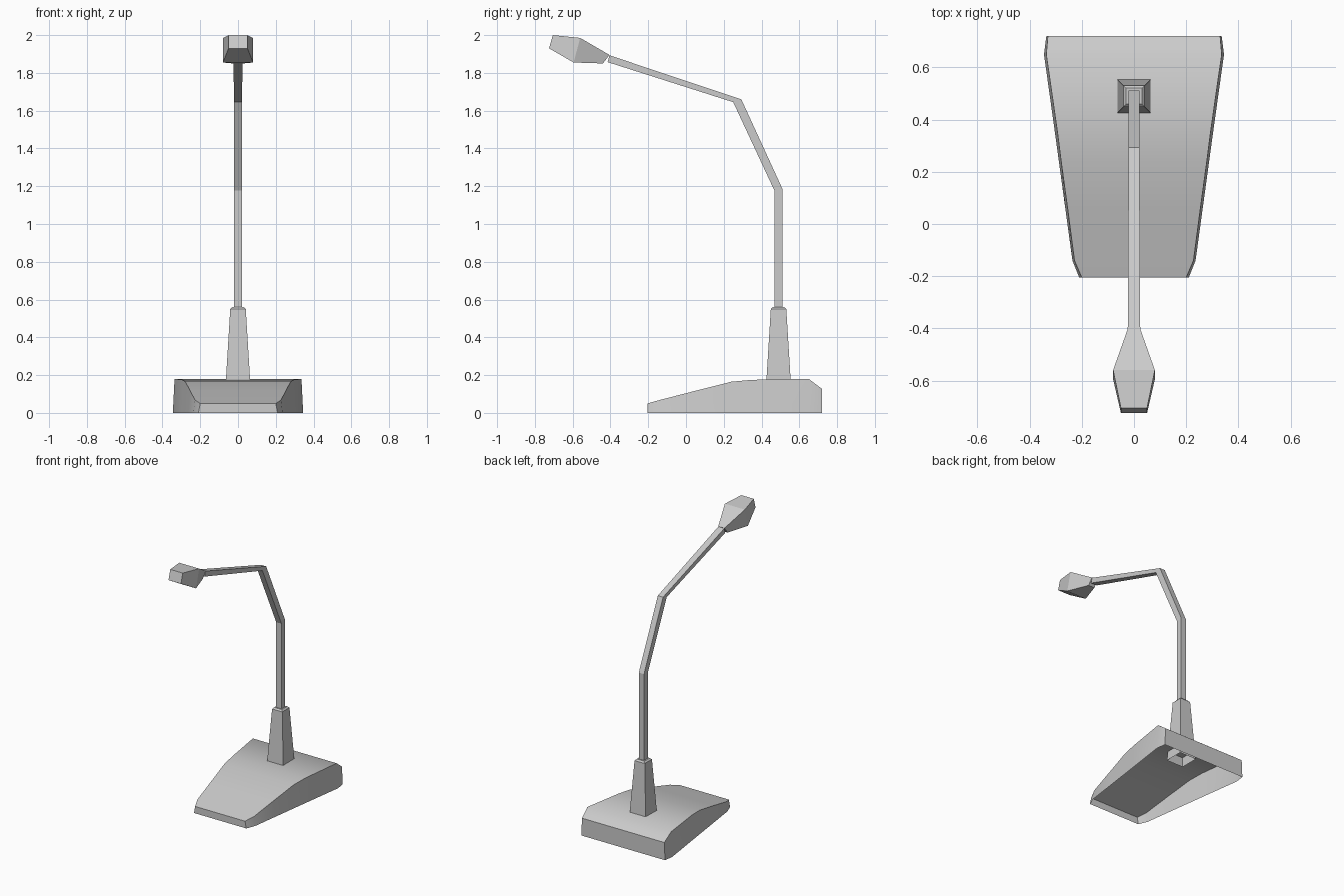
import bpy, bmesh, math

cube = bpy.data.objects.get("Cube")
if cube:
    bpy.data.objects.remove(cube)

grey = bpy.data.materials.new("light grey")
grey.use_nodes = True
grey.diffuse_color = (0.6, 0.6, 0.6, 1)
grey.node_tree.nodes["Principled BSDF"].inputs["Base Color"].default_value = (0.6, 0.6, 0.6, 1)


def loft(name, sections, caps=(True, True), open_side=False, smooth=0):
    """Join four-cornered sections, each (low (y, z), high (y, z), low half width, high half width)."""
    bm = bmesh.new()
    rings = []
    for (y0, z0), (y1, z1), w0, w1 in sections:
        corners = [(-w0, y0, z0), (-w1, y1, z1), (w1, y1, z1), (w0, y0, z0)]
        rings.append([bm.verts.new(c) for c in corners])
    for a, b in zip(rings, rings[1:]):
        for i in range(3 if open_side else 4):
            j = (i + 1) % 4
            bm.faces.new((a[i], b[i], b[j], a[j]))
    if caps[0]:
        bm.faces.new(rings[0])
    if caps[1]:
        bm.faces.new(rings[-1][::-1])
    bmesh.ops.recalc_face_normals(bm, faces=bm.faces)
    mesh = bpy.data.meshes.new(name)
    bm.to_mesh(mesh)
    bm.free()
    mesh.materials.append(grey)
    obj = bpy.data.objects.new(name, mesh)
    bpy.context.collection.objects.link(obj)
    if smooth:
        bpy.ops.object.select_all(action='DESELECT')
        obj.select_set(True)
        bpy.context.view_layer.objects.active = obj
        bpy.ops.object.shade_smooth_by_angle(angle=math.radians(smooth))
    return obj


# Desk base: hollow wedge, open underneath (y, top height, bottom half width, top half width)
wedge = [(-0.205, 0.05, 0.21, 0.2), (-0.14, 0.068, 0.236, 0.228),
         (0.05, 0.117, 0.262, 0.253), (0.24, 0.165, 0.288, 0.279),
         (0.35, 0.175, 0.303, 0.293), (0.65, 0.18, 0.345, 0.336),
         (0.72, 0.127, 0.336, 0.33)]
loft("base", [((y, 0), (y, z), wb, wt) for y, z, wb, wt in wedge],
     open_side=True, smooth=45)

# Tapered socket, open at its hidden lower end
CENTRE = 0.49
socket = [(0.11, 0.068), (0.55, 0.041), (0.56, 0.031)]
loft("stem_socket", [((CENTRE - r, z), (CENTRE + r, z), r, r) for z, r in socket],
     caps=(False, True))

# Bent square stem with mitred joints
loft("stem", [((0.468, 0.555), (0.511, 0.555), 0.021, 0.021),
              ((0.468, 1.177), (0.511, 1.185), 0.021, 0.021),
              ((0.25, 1.645), (0.293, 1.66), 0.021, 0.021),
              ((-0.415, 1.857), (-0.405, 1.893), 0.024, 0.024)])

# Faceted microphone head
loft("microphone_head", [((-0.44, 1.85), (-0.405, 1.895), 0.025, 0.025),
                         ((-0.595, 1.855), (-0.56, 1.985), 0.08, 0.08),
                         ((-0.725, 1.93), (-0.705, 2.0), 0.05, 0.05)])
